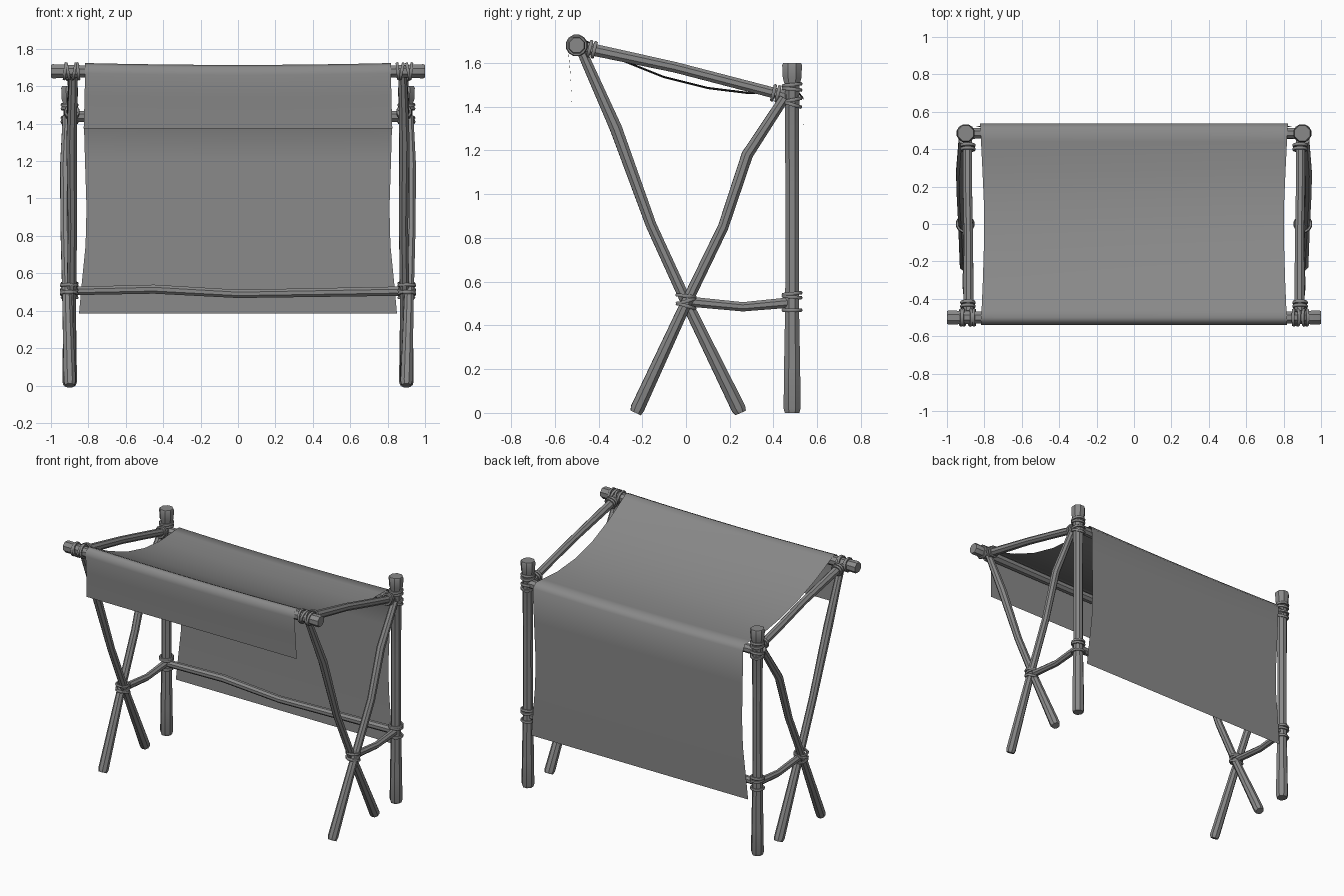
import bpy, bmesh, math
from mathutils import Vector

cube = bpy.data.objects.get("Cube")
if cube:
    bpy.data.objects.remove(cube)

grey = bpy.data.materials.new("plain grey")
grey.use_nodes = True
colour = (0.25, 0.25, 0.25, 1)
grey.diffuse_color = colour
grey.node_tree.nodes["Principled BSDF"].inputs["Base Color"].default_value = colour


def finish(name, bm, angle):
    mesh = bpy.data.meshes.new(name)
    bm.to_mesh(mesh)
    bm.free()
    obj = bpy.data.objects.new(name, mesh)
    bpy.context.collection.objects.link(obj)
    mesh.materials.append(grey)
    bpy.ops.object.select_all(action='DESELECT')
    obj.select_set(True)
    bpy.context.view_layer.objects.active = obj
    bpy.ops.object.shade_smooth_by_angle(angle=math.radians(angle))
    return obj


def loft(bm, rings, closed):
    """Skin neighbouring rings; closed also joins the last ring to the first."""
    n = len(rings[0])
    pairs = list(zip(rings, rings[1:]))
    if closed:
        pairs.append((rings[-1], rings[0]))
    for a, b in pairs:
        for i in range(n):
            j = (i + 1) % n
            bm.faces.new((a[i], a[j], b[j], b[i]))


def pole(name, points, radii, sides=8):
    """Wooden pole through the points with a radius at each."""
    bm = bmesh.new()
    pts = [Vector(p) for p in points]
    axis = (pts[-1] - pts[0]).normalized()
    u = axis.orthogonal().normalized()
    v = axis.cross(u)
    rings = []
    for p, r in zip(pts, radii):
        angles = [math.tau * (i + 0.5) / sides for i in range(sides)]
        rings.append([bm.verts.new(p + r * (u * math.cos(a) + v * math.sin(a))) for a in angles])
    loft(bm, rings, False)
    bm.faces.new(rings[0][::-1])
    bm.faces.new(rings[-1])
    return finish(name, bm, 40)


def lashing(name, coils):
    """Rope rings, each given as centre, axis and radius."""
    bm = bmesh.new()
    rope = 0.009
    for centre, axis, radius in coils:
        axis = Vector(axis).normalized()
        u = axis.orthogonal().normalized()
        v = axis.cross(u)
        rings = []
        for i in range(12):
            a = math.tau * i / 12
            out = u * math.cos(a) + v * math.sin(a)
            rings.append([bm.verts.new(Vector(centre) + out * (radius + rope * math.cos(b))
                                       + axis * rope * math.sin(b))
                          for b in (math.tau * k / 6 for k in range(6))])
        loft(bm, rings, True)
    bmesh.ops.recalc_face_normals(bm, faces=bm.faces)
    return finish(name, bm, 60)


# Uprights, crossed legs and braces at each end
for side, s in (("left", 1), ("right", -1)):
    x = 0.9 * s
    pole(side + "_back_post",
         [(x, 0.485, z) for z in (0, 0.02, 0.2, 0.5, 1.0, 1.5, 1.53, 1.59, 1.6)],
         [0.036, 0.042, 0.04, 0.034, 0.033, 0.036, 0.046, 0.049, 0.044])
    pole(side + "_front_leg",
         [(x, 0.25, 0), (x, 0.24, 0.02), (0.89 * s, 0.0, 0.51), (0.885 * s, -0.16, 0.86),
          (0.89 * s, -0.32, 1.3), (0.88 * s, -0.48, 1.66)],
         [0.028, 0.035, 0.027, 0.026, 0.03, 0.024])
    pole(side + "_rear_leg",
         [(x, -0.23, 0), (x, -0.222, 0.02), (0.915 * s, 0.0, 0.5), (0.925 * s, 0.17, 0.85),
          (0.925 * s, 0.28, 1.18), (0.915 * s, 0.45, 1.44)],
         [0.028, 0.034, 0.027, 0.026, 0.028, 0.024])
    pole(side + "_top_brace",
         [(0.885 * s, -0.47, 1.67), (0.885 * s, -0.05, 1.58), (0.89 * s, 0.2, 1.515),
          (0.89 * s, 0.47, 1.445)], [0.03, 0.026, 0.026, 0.026])
    pole(side + "_low_brace",
         [(x, 0.0, 0.51), (x, 0.26, 0.485), (x, 0.48, 0.505)], [0.025, 0.023, 0.026])

    # Rope lashings at the joints
    lashing(side + "_post_lashing",
            [((x, 0.485, z), (0, tilt, 1), 0.041)
             for z, tilt in ((0.47, 0), (0.53, 0.1), (0.545, -0.1), (1.41, 0.3),
                             (1.43, -0.2), (1.48, 0.1), (1.5, -0.1))])
    lashing(side + "_cross_lashing",
            [((0.903 * s, 0, 0.51 + dz), (0, tilt, 1), 0.042)
             for dz, tilt in ((-0.02, 0.3), (0, -0.3), (0.025, 0.1))])
    lashing(side + "_rail_lashing",
            [(((0.89 + dx) * s, -0.5, 1.68), (1, 0, tilt), 0.042)
             for dx, tilt in ((-0.035, 0.1), (-0.015, -0.2), (0.02, 0.2), (0.035, -0.1))])
    lashing(side + "_brace_lashing",
            [((0.888 * s, y, z), (0, 1, -0.25), 0.034)
             for y, z in ((-0.44, 1.665), (-0.42, 1.66), (0.4, 1.463), (0.42, 1.458))])

# Long rails between the two ends
pole("front_rail", [(x, -0.5, z) for x, z in
                    ((-1, 1.68), (-0.99, 1.68), (-0.85, 1.68), (0, 1.67), (0.85, 1.68),
                     (0.99, 1.68), (1, 1.68))],
     [0.036, 0.041, 0.035, 0.032, 0.035, 0.041, 0.036])
pole("back_rail", [(-0.92, 0.485, 1.44), (0, 0.485, 1.43), (0.92, 0.485, 1.44)],
     [0.032, 0.027, 0.032])
pole("low_rail", [(-0.9, 0.48, 0.505), (-0.45, 0.48, 0.515), (0, 0.47, 0.49), (0.9, 0.48, 0.505)],
     [0.024, 0.026, 0.024, 0.027])

# Cloth draped over both rails: y, z and half width along its length
profile = [(-0.52, 1.375, 0.825), (-0.528, 1.55, 0.82), (-0.539, 1.67, 0.818),
           (-0.53, 1.71, 0.818), (-0.5, 1.724, 0.818), (-0.46, 1.705, 0.815),
           (-0.3, 1.62, 0.808), (-0.1, 1.54, 0.802), (0.1, 1.49, 0.802),
           (0.28, 1.468, 0.81), (0.44, 1.472, 0.818), (0.51, 1.475, 0.82),
           (0.538, 1.44, 0.825), (0.534, 1.2, 0.818), (0.529, 0.95, 0.81),
           (0.526, 0.75, 0.815), (0.522, 0.55, 0.835), (0.518, 0.385, 0.85)]
bm = bmesh.new()
rows = []
for y, z, w in profile:
    dip = 0.01 if z > 1.4 else 0
    rows.append([bm.verts.new((w * t, y, z - dip * (1 - t * t)))
                 for t in (k / 4 for k in range(-4, 5))])
for a, b in zip(rows, rows[1:]):
    for i in range(len(a) - 1):
        bm.faces.new((a[i], a[i + 1], b[i + 1], b[i]))
finish("cloth_sheet", bm, 60)
